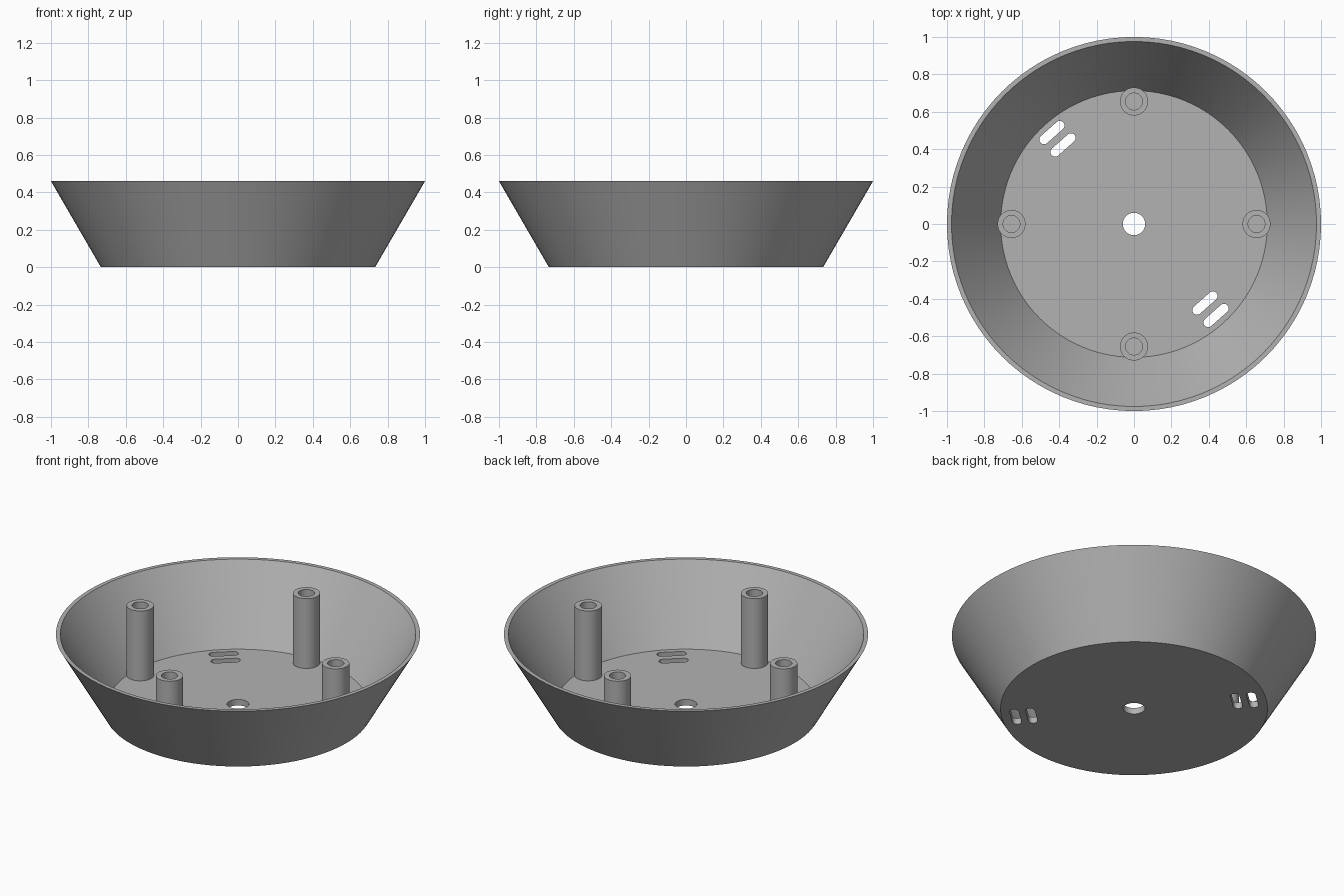
import bpy, bmesh, math
from mathutils import Matrix, Vector

if "Cube" in bpy.data.objects:
    bpy.data.objects.remove(bpy.data.objects["Cube"], do_unlink=True)

HEIGHT, FLOOR = 0.46, 0.037

grey = bpy.data.materials.new("plain grey")
grey.use_nodes = True
colour = (0.45, 0.45, 0.45, 1)
grey.diffuse_color = colour
grey.node_tree.nodes["Principled BSDF"].inputs["Base Color"].default_value = colour


def make_object(name, bm):
    bmesh.ops.recalc_face_normals(bm, faces=bm.faces)
    mesh = bpy.data.meshes.new(name)
    bm.to_mesh(mesh)
    bm.free()
    mesh.materials.append(grey)
    obj = bpy.data.objects.new(name, mesh)
    bpy.context.collection.objects.link(obj)
    return obj


def lathe(name, profile, steps, closed=False):
    """Spin an (r, z) profile around z; open ends are capped."""
    bm = bmesh.new()
    rings = []
    for r, z in profile:
        rings.append([bm.verts.new((r * math.cos(a), r * math.sin(a), z))
                      for a in (math.tau * i / steps for i in range(steps))])
    pairs = list(zip(rings, rings[1:]))
    if closed:
        pairs.append((rings[-1], rings[0]))
    else:
        bm.faces.new(rings[0])
        bm.faces.new(rings[-1])
    for low, high in pairs:
        for i in range(steps):
            j = (i + 1) % steps
            bm.faces.new((low[i], low[j], high[j], high[i]))
    return make_object(name, bm)


def slot_cutter(name, centre, angle, length, radius, steps=12):
    """Upright prism with a stadium outline."""
    bm = bmesh.new()
    outline = []
    for side in (1, -1):
        for i in range(steps + 1):
            a = math.pi * i / steps - side * math.pi / 2
            outline.append(bm.verts.new((side * length / 2 + radius * math.cos(a),
                                         radius * math.sin(a), -0.1)))
    face = bm.faces.new(outline)
    top = bmesh.ops.extrude_face_region(bm, geom=[face])["geom"]
    bmesh.ops.translate(bm, verts=[v for v in top if isinstance(v, bmesh.types.BMVert)],
                        vec=(0, 0, 0.25))
    bm.transform(Matrix.Translation(Vector((*centre, 0))) @ Matrix.Rotation(angle, 4, "Z"))
    return make_object(name, bm)


def cut(target, cutter):
    cutter.hide_render = True
    mod = target.modifiers.new("cut", "BOOLEAN")
    mod.operation, mod.solver, mod.object = "DIFFERENCE", "EXACT", cutter
    bpy.context.view_layer.objects.active = target
    bpy.ops.object.modifier_apply(modifier=mod.name)
    bpy.data.objects.remove(cutter, do_unlink=True)


def smooth(obj):
    bpy.ops.object.select_all(action="DESELECT")
    obj.select_set(True)
    bpy.context.view_layer.objects.active = obj
    bpy.ops.object.shade_smooth_by_angle(angle=math.radians(30))


# Flared bowl with a flat floor
bowl = lathe("bowl", [(0.733, 0), (1.0, HEIGHT), (0.976, HEIGHT), (0.713, FLOOR)], 96)

# Drain hole in the middle of the floor
cut(bowl, lathe("drain_cutter", [(0.06, -0.1), (0.06, 0.15)], 48))

# Two pairs of slots on opposite sides
for side in (1, -1):
    for distance in (0.568, 0.657):
        direction = math.radians(-48.1)
        centre = (side * distance * math.cos(direction), side * distance * math.sin(direction))
        cut(bowl, slot_cutter("slot_cutter", centre, math.radians(41.5), 0.113, 0.025))
smooth(bowl)

# Four hollow screw posts
for name, x, y in (("left", 1, 0), ("back", 0, 1), ("right", -1, 0), ("front", 0, -1)):
    post = lathe(name + "_post", [(0.075, FLOOR - 0.01), (0.075, HEIGHT),
                                  (0.045, HEIGHT), (0.045, FLOOR - 0.01)], 48, closed=True)
    post.location = (0.655 * x, 0.655 * y, 0)
    smooth(post)
